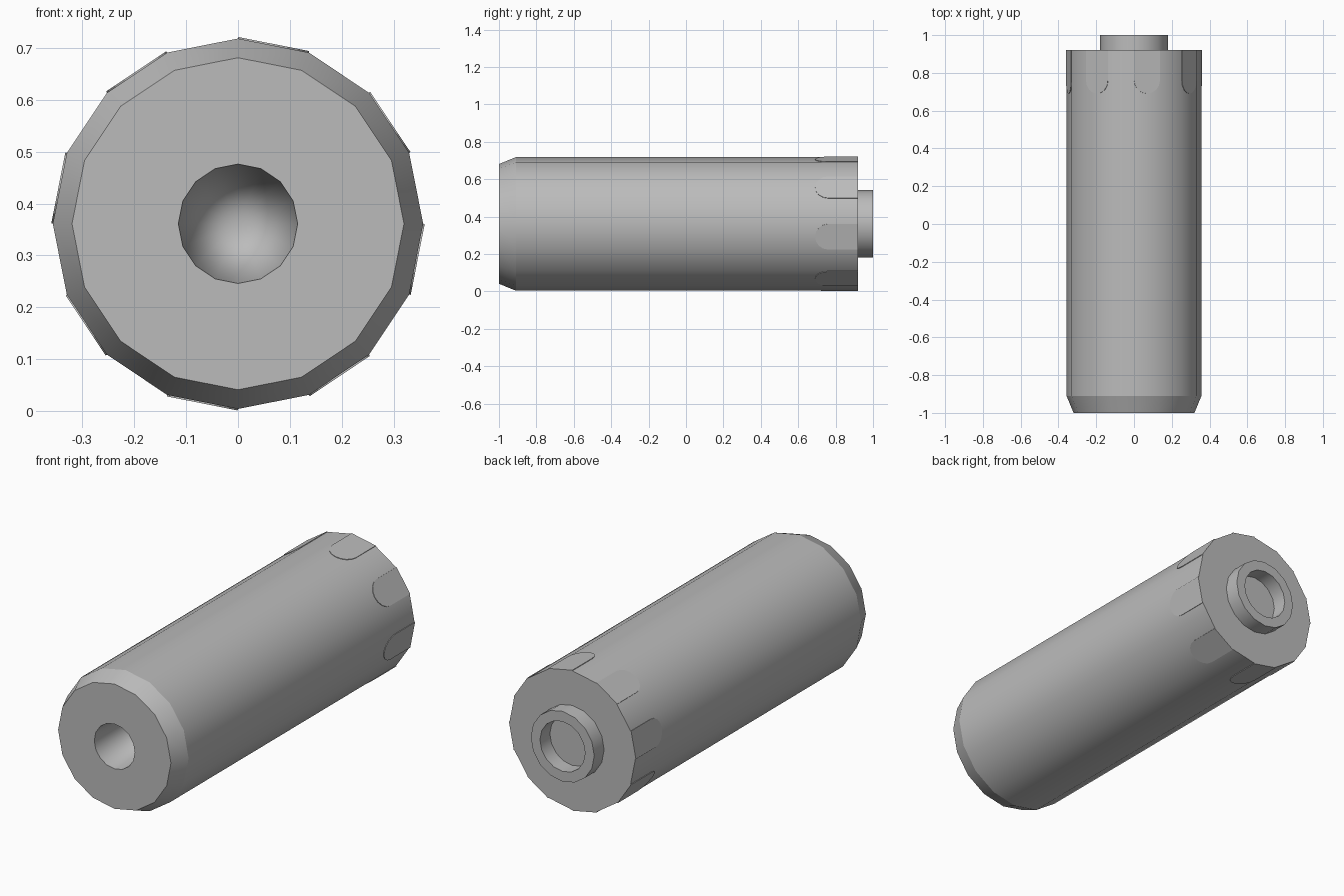
import bpy, bmesh
from math import pi, sin, cos

SIDES = 16
RADIUS = 0.357
MID_Z = 0.361
BACK_Y = 0.92

if "Cube" in bpy.data.objects:
    bpy.data.objects.remove(bpy.data.objects["Cube"], do_unlink=True)

grey = bpy.data.materials.new("plain grey")
grey.use_nodes = True
colour = (0.5, 0.5, 0.5, 1)
grey.diffuse_color = colour
grey.node_tree.nodes["Principled BSDF"].inputs["Base Color"].default_value = colour


def finish(bm, name):
    bmesh.ops.recalc_face_normals(bm, faces=bm.faces)
    mesh = bpy.data.meshes.new(name)
    bm.to_mesh(mesh)
    bm.free()
    mesh.materials.append(grey)
    obj = bpy.data.objects.new(name, mesh)
    obj.location.z = MID_Z
    bpy.context.collection.objects.link(obj)
    return obj


def lathe(name, profile):
    """Turn (radius, y) points about the y axis, with crisp rings and smooth sides."""
    bm = bmesh.new()
    verts = [bm.verts.new((r, y, 0)) for r, y in profile]
    edges = [bm.edges.new(pair) for pair in zip(verts, verts[1:])]
    bmesh.ops.spin(bm, geom=verts + edges, cent=(0, 0, 0), axis=(0, 1, 0),
                   angle=2 * pi, steps=SIDES, use_merge=True)
    bmesh.ops.remove_doubles(bm, verts=bm.verts, dist=0.0005)
    for face in bm.faces:
        face.smooth = True
    for edge in bm.edges:
        a, b = edge.verts
        if abs(a.co.y - b.co.y) < 0.001:
            edge.smooth = False
    return finish(bm, name)


# Body with tapered bore, chamfered front rim and flat back
lathe("body", [(0, 0), (0.115, -1), (0.32, -1), (RADIUS, -0.91),
               (RADIUS, BACK_Y), (0.18, BACK_Y)])

# Hollow collar on the back
lathe("back_collar", [(0.18, BACK_Y), (0.18, 1), (0.128, 1),
                      (0.128, BACK_Y), (0, BACK_Y)])


def grip_pad(index):
    """Thin flat pad with a rounded front end, lying on one facet."""
    angle = (index * 2 + 0.5) * 2 * pi / SIDES + pi / SIDES * 2
    half = RADIUS * sin(pi / SIDES)
    top = RADIUS * cos(pi / SIDES) + 0.003
    outline = [(half, BACK_Y)]
    outline += [(half * cos(t * pi / 8), 0.76 - half * sin(t * pi / 8)) for t in range(9)]
    outline += [(-half, BACK_Y)]
    bm = bmesh.new()
    base = bm.faces.new([bm.verts.new((x, y, top - 0.006)) for x, y in outline])
    new = bmesh.ops.extrude_face_region(bm, geom=[base])["geom"]
    lifted = [v for v in new if isinstance(v, bmesh.types.BMVert)]
    bmesh.ops.translate(bm, verts=lifted, vec=(0, 0, 0.006))
    pad = finish(bm, f"grip_pad_{index + 1}")
    pad.rotation_euler.y = pi / 2 - angle


# Pads on every second facet around the back end
for i in range(SIDES // 2):
    grip_pad(i)
